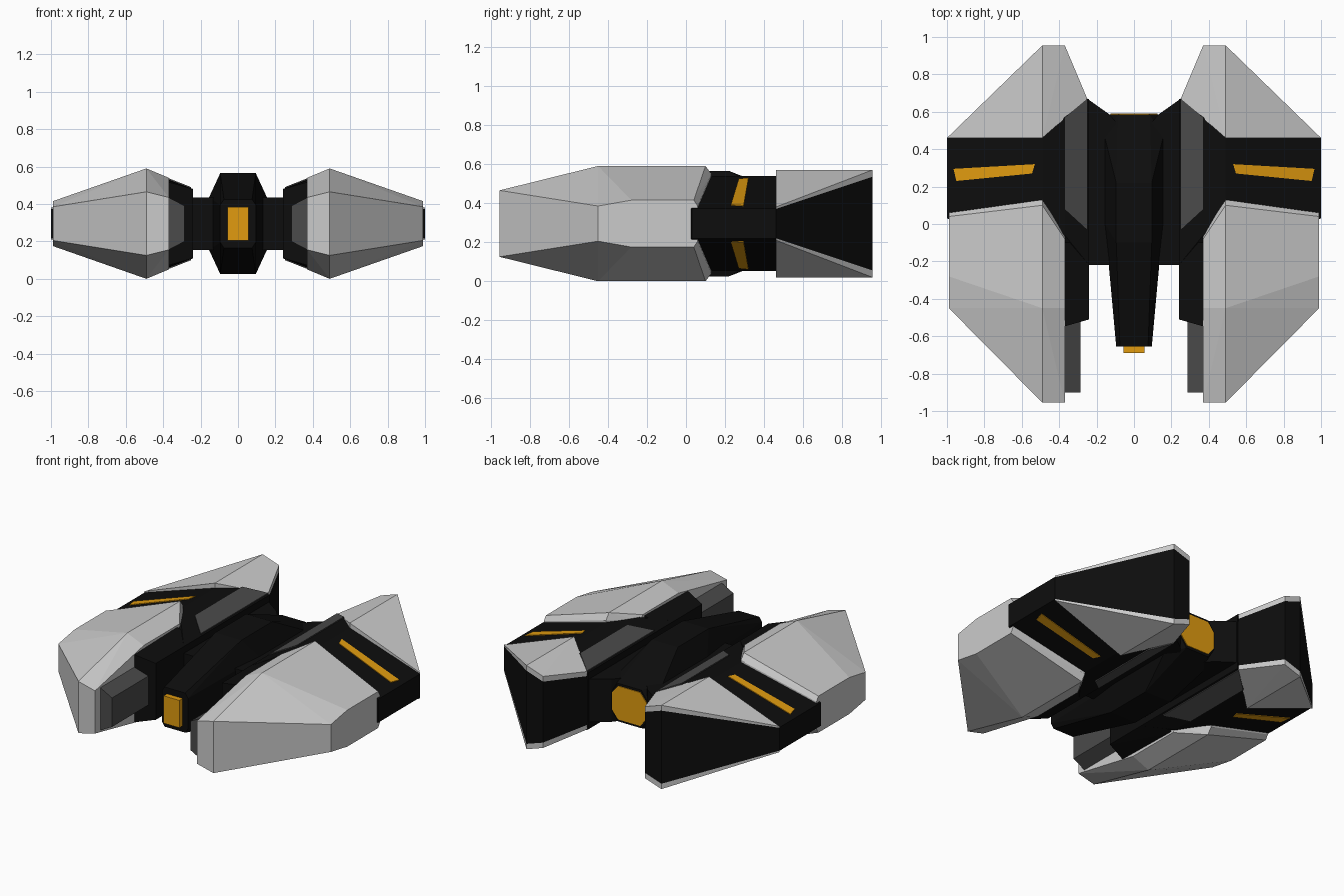
import bpy, bmesh

if "Cube" in bpy.data.objects:
    bpy.data.objects.remove(bpy.data.objects["Cube"])

MID = 0.295  # height of the plane that mirrors top and bottom


def material(name, rgb):
    m = bpy.data.materials.new(name)
    m.diffuse_color = (*rgb, 1)
    m.use_nodes = True
    m.node_tree.nodes["Principled BSDF"].inputs["Base Color"].default_value = m.diffuse_color
    return m


BLACK = material("black", (0.004, 0.004, 0.004))
DARK = material("dark_grey", (0.07, 0.07, 0.07))
ORANGE = material("orange", (0.75, 0.33, 0.005))


def part(name, points, mat=None, solid=True, sides=True):
    """Faceted convex part. Points are (x, y, height above mid plane).
    solid: spans the mid plane symmetrically; otherwise copied top and bottom."""
    bm = bmesh.new()
    for x, y, h in points:
        bm.verts.new((x, y, h))
        if solid:
            bm.verts.new((x, y, -h))
    res = bmesh.ops.convex_hull(bm, input=bm.verts[:])
    junk = [v for v in bm.verts if not v.link_faces]
    bmesh.ops.delete(bm, geom=junk, context='VERTS')
    bmesh.ops.dissolve_limit(bm, angle_limit=0.01, verts=bm.verts[:], edges=bm.edges[:])
    bmesh.ops.recalc_face_normals(bm, faces=bm.faces[:])
    me = bpy.data.meshes.new(name)
    bm.to_mesh(me)
    bm.free()
    ob = bpy.data.objects.new(name, me)
    ob.location.z = MID
    bpy.context.collection.objects.link(ob)
    if mat:
        me.materials.append(mat)
    if sides or not solid:
        mod = ob.modifiers.new("Mirror", 'MIRROR')
        mod.use_axis = (sides, False, not solid)
        mod.use_mirror_merge = False
    return ob


def slab(outline, thick):
    """Top points plus the same points lowered by thick."""
    return outline + [(x, y, h - thick) for x, y, h in outline]


def both(points):
    """Points plus their left-right reflection, for parts on the centre line."""
    return points + [(-x, y, h) for x, y, h in points]


# Front armour pods with sloping nose and chamfered rear edge
part("front_pod", [
    (0.37, -0.955, 0.14), (0.49, -0.955, 0.17),
    (0.37, -0.45, 0.245), (0.49, -0.45, 0.295), (0.99, -0.45, 0.09),
    (0.99, -0.28, 0.12), (0.99, 0.04, 0.12), (0.99, 0.06, 0.09),
    (0.49, 0.10, 0.295), (0.49, 0.13, 0.255),
    (0.37, -0.08, 0.245), (0.37, -0.05, 0.215)])

# Rear armour plates, top and bottom, over a black core
rear = [(0.49, 0.46, 0.275), (1.0, 0.46, 0.085), (0.49, 0.955, 0.275),
        (0.37, 0.955, 0.235), (0.25, 0.67, 0.19)]
drop = [0.035, 0.01, 0.035, 0.035, 0.03]
inner = [(x, y, h - d) for (x, y, h), d in zip(rear, drop)]
part("rear_plate", rear + inner, solid=False)
part("rear_core", inner, BLACK)

# Black wing block between the front and rear pods
part("wing_block", [
    (0.24, -0.22, 0.185), (0.37, -0.06, 0.235), (0.49, 0.0, 0.243), (1.0, 0.03, 0.077),
    (0.24, 0.67, 0.185), (0.37, 0.57, 0.235), (0.49, 0.46, 0.243), (1.0, 0.46, 0.077)], BLACK)

# Dark strips on the inner slope of the wing
part("wing_strip", slab([
    (0.25, -0.03, 0.195), (0.37, 0.08, 0.242), (0.37, 0.57, 0.242), (0.25, 0.67, 0.195)], 0.02),
    DARK, solid=False)

# Orange light bars on the wing slope
part("wing_light", slab([
    (0.53, 0.32, 0.235), (0.965, 0.295, 0.093), (0.95, 0.23, 0.098), (0.545, 0.27, 0.23)], 0.015),
    ORANGE, solid=False)

# Gun housings and barrels beside the front pods
part("gun_housing", [
    (0.24, -0.51, 0.185), (0.38, -0.55, 0.225), (0.24, -0.10, 0.185), (0.38, -0.10, 0.235)], BLACK)
part("gun_barrel", [
    (0.285, -0.90, 0.095), (0.38, -0.90, 0.145),
    (0.285, -0.40, 0.095), (0.38, -0.40, 0.145)], DARK)

# Body bridge joining hull and wings
part("body_bridge", [
    (0.0, -0.22, 0.14), (0.25, -0.22, 0.14), (0.25, 0.67, 0.14),
    (0.13, 0.585, 0.14), (0.0, 0.43, 0.14)], BLACK)

# Central hull: hexagonal section tapering to the nose and the rear
part("centre_hull", both([
    (0.075, -0.655, 0.13), (0.095, -0.655, 0.10),
    (0.095, -0.10, 0.27), (0.13, -0.22, 0.14), (0.155, 0.0, 0.14),
    (0.095, 0.22, 0.27), (0.155, 0.46, 0.14), (0.13, 0.585, 0.06), (0.085, 0.585, 0.125)]),
    BLACK, sides=False)

# Orange nose lamp and rear engine
part("nose_lamp", both([(0.057, -0.69, 0.09), (0.057, -0.64, 0.09)]), ORANGE, sides=False)
part("rear_engine", both([
    (0.125, 0.59, 0.055), (0.08, 0.59, 0.11), (0.125, 0.56, 0.055), (0.08, 0.56, 0.11)]),
    ORANGE, sides=False)
